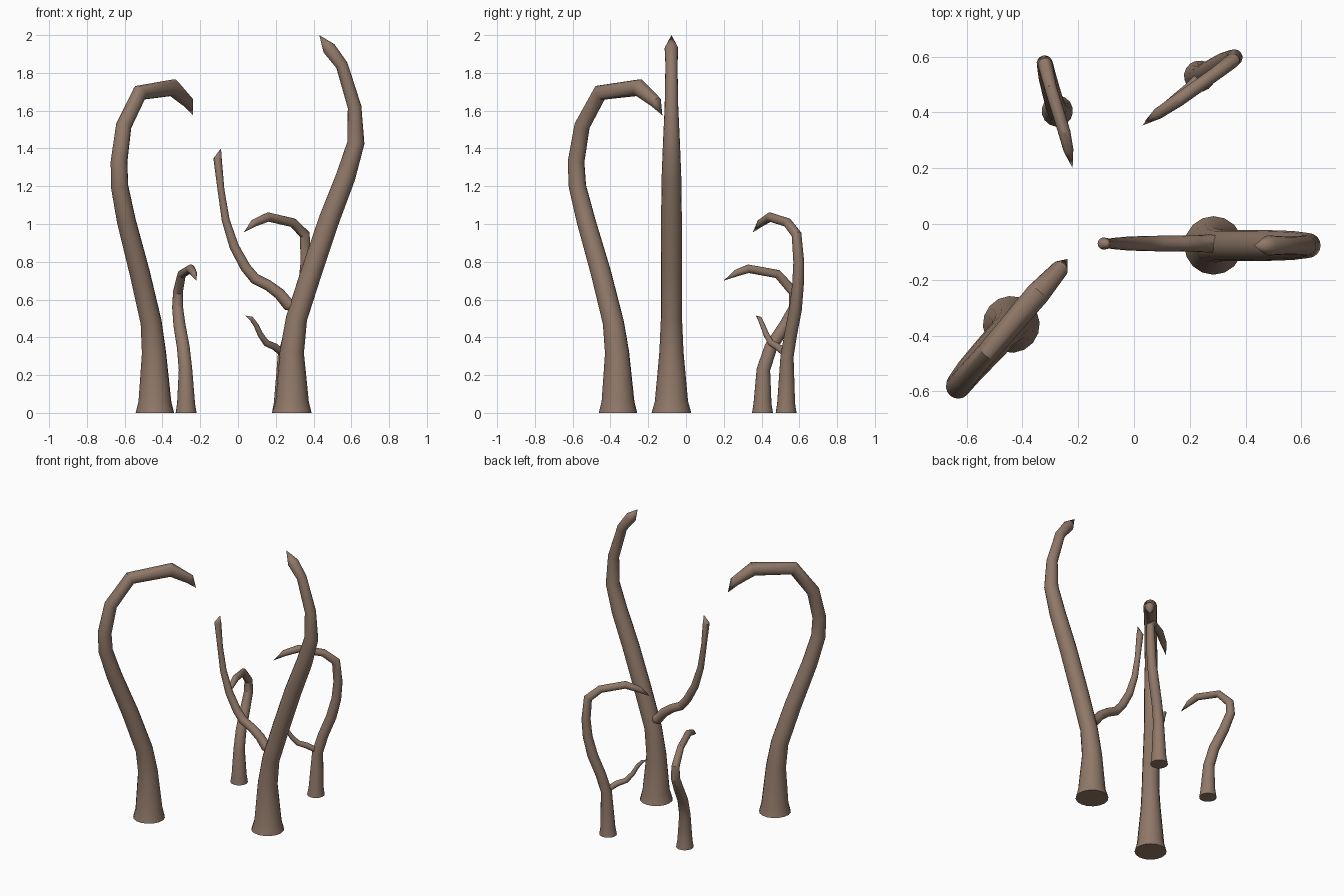
import bpy, bmesh, math
from mathutils import Vector

bark = bpy.data.materials.new("brown_bark")
bark.diffuse_color = (0.28, 0.19, 0.14, 1)
SIDES = 16


def tentacle(name, path, axis):
    """Sweep a round section along (x, y, z, radius) points; axis is normal to the bend plane."""
    pts = [Vector(p[:3]) for p in path]
    n = Vector(axis).normalized()
    bm = bmesh.new()
    rings = []
    for i, p in enumerate(pts):
        a = (p - pts[i - 1]).normalized() if i else None
        b = (pts[i + 1] - p).normalized() if i < len(pts) - 1 else None
        if a is None:
            t = Vector((0, 0, 1)) if p.z == 0 else b
            miter = 1
        elif b is None:
            rings.append([bm.verts.new(p)])          # pointed tip
            break
        else:
            t = (a + b).normalized()
            miter = 1 / max(0.8, t.dot(a))
        side = t.cross(n).normalized()
        up = side.cross(t).normalized()
        r = path[i][3]
        rings.append([bm.verts.new(p + side * (math.cos(k * math.tau / SIDES) * r * miter)
                                   + up * (math.sin(k * math.tau / SIDES) * r))
                      for k in range(SIDES)])
    bm.faces.new(rings[0])
    for lo, hi in zip(rings, rings[1:]):
        for k in range(SIDES):
            j = (k + 1) % SIDES
            if len(hi) == 1:
                bm.faces.new((lo[k], lo[j], hi[0]))
            else:
                bm.faces.new((lo[k], lo[j], hi[j], hi[k]))
    bmesh.ops.recalc_face_normals(bm, faces=bm.faces)
    me = bpy.data.meshes.new(name)
    bm.to_mesh(me)
    bm.free()
    me.materials.append(bark)
    ob = bpy.data.objects.new(name, me)
    bpy.context.collection.objects.link(ob)
    bpy.ops.object.select_all(action='DESELECT')
    ob.select_set(True)
    bpy.context.view_layer.objects.active = ob
    bpy.ops.object.shade_smooth_by_angle(angle=math.radians(30))


# Front left hooked trunk
tentacle("front_left_trunk", [
    (-.44, -.36, 0, .102), (-.44, -.36, .06, .087), (-.445, -.365, .32, .064),
    (-.46, -.385, .48, .056), (-.52, -.45, .74, .054), (-.592, -.53, 1.02, .05),
    (-.627, -.575, 1.2, .046), (-.63, -.582, 1.33, .044), (-.605, -.55, 1.52, .041),
    (-.52, -.455, 1.695, .039), (-.345, -.25, 1.722, .043), (-.265, -.16, 1.645, .031),
    (-.238, -.125, 1.575, 0)], (.76, -.65, 0))

# Tall front right trunk with its upswept branch
tentacle("tall_trunk", [
    (.285, -.077, 0, .105), (.287, -.077, .06, .088), (.285, -.077, .32, .064),
    (.31, -.077, .5, .056), (.39, -.077, .75, .056), (.485, -.077, 1.03, .055),
    (.57, -.077, 1.25, .052), (.624, -.077, 1.43, .045), (.617, -.077, 1.62, .036),
    (.55, -.077, 1.84, .032), (.482, -.077, 1.93, .036), (.43, -.077, 2.0, 0)], (0, 1, 0))
tentacle("tall_trunk_branch", [
    (.32, -.07, .56, .03), (.265, -.07, .575, .032), (.22, -.07, .63, .03),
    (.16, -.07, .675, .028), (.09, -.07, .71, .028), (.04, -.07, .77, .027),
    (-.02, -.07, .88, .025), (-.065, -.07, 1.02, .021), (-.09, -.07, 1.18, .018),
    (-.108, -.07, 1.345, .022), (-.09, -.07, 1.4, 0)], (0, 1, 0))

# Back right hooked trunk with its small branch
tentacle("back_right_trunk", [
    (.235, .53, 0, .056), (.237, .53, .05, .048), (.245, .535, .3, .035),
    (.275, .555, .42, .034), (.32, .58, .55, .034), (.35, .593, .68, .031),
    (.36, .597, .8, .029), (.353, .585, .945, .026), (.29, .537, 1.007, .024),
    (.16, .445, 1.037, .024), (.085, .395, 1.005, .02), (.03, .353, .955, 0)], (.59, -.81, 0))
tentacle("back_right_branch", [
    (.25, .535, .31, .018), (.225, .515, .325, .019), (.195, .485, .35, .019),
    (.15, .45, .37, .017), (.118, .425, .415, .015), (.095, .405, .465, .013),
    (.07, .39, .5, .011), (.04, .37, .515, 0)], (.59, -.81, 0))

# Back left hooked trunk
tentacle("back_left_trunk", [
    (-.275, .405, 0, .056), (-.275, .405, .05, .048), (-.278, .41, .23, .036),
    (-.29, .45, .35, .034), (-.31, .525, .465, .032), (-.32, .575, .56, .029),
    (-.318, .57, .64, .026), (-.298, .485, .735, .022), (-.25, .33, .763, .022),
    (-.235, .265, .74, .018), (-.22, .2, .7, 0)], (.97, .24, 0))
